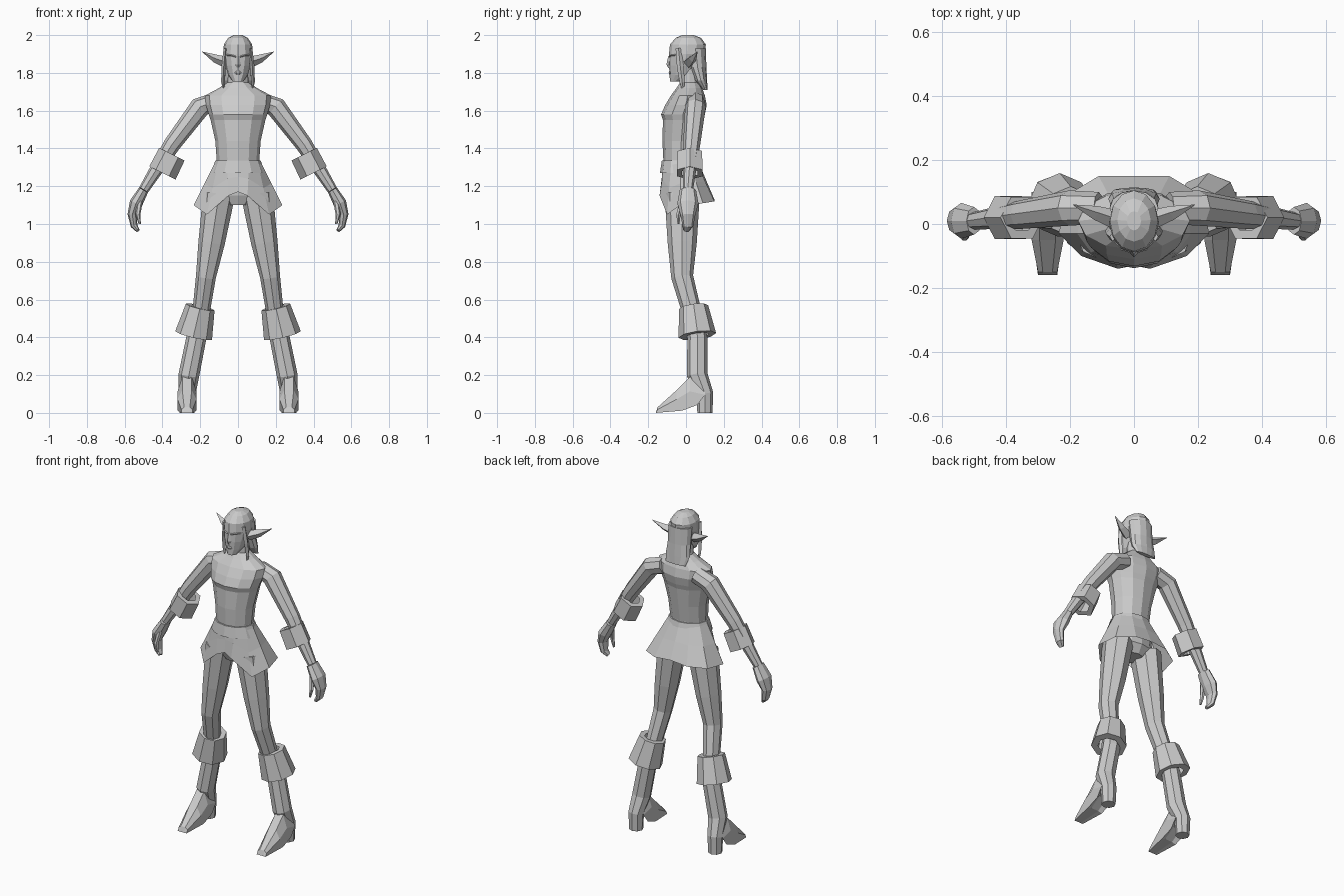
import bpy, bmesh
from math import sin, cos, pi
from mathutils import Vector

old = bpy.data.objects.get("Cube")
if old:
    bpy.data.objects.remove(old)

grey = bpy.data.materials.new("plain_grey")
grey.use_nodes = True
grey.diffuse_color = (.6, .6, .6, 1)
grey.node_tree.nodes["Principled BSDF"].inputs["Base Color"].default_value = grey.diffuse_color


def skin(name, loops, mirror=True, closed=True, caps=True):
    """Join rows of points with faces; closed rows make a tube, open rows a sheet."""
    bm = bmesh.new()
    rows = [[bm.verts.new(point) for point in loop] for loop in loops]
    count = len(rows[0])
    for low, high in zip(rows, rows[1:]):
        for i in range(count if closed else count - 1):
            j = (i + 1) % count
            bm.faces.new((low[i], low[j], high[j], high[i]))
    if caps:
        bm.faces.new(rows[0])
        bm.faces.new(rows[-1])
    bmesh.ops.recalc_face_normals(bm, faces=bm.faces)
    mesh = bpy.data.meshes.new(name)
    bm.to_mesh(mesh)
    bm.free()
    mesh.materials.append(grey)
    obj = bpy.data.objects.new(name, mesh)
    bpy.context.collection.objects.link(obj)
    if mirror:
        obj.modifiers.new("mirror", 'MIRROR')


def ring(center, axis, wide, deep, sides):
    """Polygon around an axis; 'deep' is its radius from front to back."""
    across = Vector((0, 1, 0)).cross(axis).normalized()
    depth = axis.normalized().cross(across)
    turns = [2 * pi * i / sides for i in range(sides)]
    return [center + across * wide * cos(t) + depth * deep * sin(t) for t in turns]


def section(z, wide, front, back, sides=12):
    """Level cross-section centred on the body."""
    center = Vector((0, (front + back) / 2, z))
    return ring(center, Vector((0, 0, 1)), wide, (back - front) / 2, sides)


def limb(name, joints, widths, depth=1, sides=8, mirror=True):
    """Tube through joints, each ring square to the path."""
    loops = []
    last = len(joints) - 1
    for i, (joint, wide) in enumerate(zip(joints, widths)):
        axis = joints[min(i + 1, last)] - joints[max(i - 1, 0)]
        loops.append(ring(joint, axis, wide, wide * depth, sides))
    skin(name, loops, mirror)


def cuff(name, top, bottom, top_wide, bottom_wide, sides):
    """Flared sleeve with a rim turned inwards at both ends."""
    axis = bottom - top
    rims = [(top, top_wide * .6), (top, top_wide), (bottom, bottom_wide), (bottom, bottom_wide * .6)]
    skin(name, [ring(c, axis, w, w, sides) for c, w in rims], caps=False)


def path(*points):
    return [Vector(p) for p in points]


# Trunk from pelvis to neck
skin("torso", [
    section(z=1.1, wide=.06, front=-.08, back=.04),
    section(z=1.15, wide=.13, front=-.1, back=.07),
    section(z=1.34, wide=.113, front=-.12, back=.06),
    section(z=1.44, wide=.12, front=-.125, back=.075),
    section(z=1.55, wide=.145, front=-.122, back=.09),
    section(z=1.58, wide=.155, front=-.132, back=.1),
    section(z=1.63, wide=.17, front=-.11, back=.11),
    section(z=1.68, wide=.175, front=-.08, back=.1),
    section(z=1.72, wide=.1, front=-.05, back=.085),
    section(z=1.75, wide=.056, front=-.03, back=.07),
    section(z=1.84, wide=.05, front=-.03, back=.06),
], mirror=False)

# Belt
skin("belt", [
    section(z=1.27, wide=.115, front=-.12, back=.06),
    section(z=1.27, wide=.145, front=-.138, back=.085),
    section(z=1.335, wide=.12, front=-.128, back=.068),
    section(z=1.335, wide=.105, front=-.11, back=.05),
], mirror=False, caps=False)

# Tunic skirt falling from the waist to a pointed hem, front to back
hem = path((0, -.13, 1.17), (.05, -.14, 1.15), (.165, -.1, 1.05), (.235, -.03, 1.1),
           (.21, .09, 1.11), (.11, .15, 1.12), (0, .15, 1.13))
columns = []
for i, low in enumerate(hem):
    turn = pi * i / (len(hem) - 1)
    high = Vector((.12 * sin(turn), -.03 - .095 * cos(turn), 1.33))
    columns.append([high, high.lerp(low, .5), low])
skin("skirt", columns, closed=False, caps=False)

# Arms, curled hands and wrist cuffs
wrist = Vector((.5, .01, 1.18))
limb("arm", path((.11, .05, 1.65), (.2, .05, 1.62), (.35, .03, 1.42), wrist),
     (.05, .055, .045, .027))
limb("hand", path(wrist, (.54, .01, 1.11), (.56, .01, 1.05), (.55, .01, .99), (.53, 0, .965)),
     (.027, .035, .025, .018, .01), depth=1.6)
limb("thumb", path((.52, -.02, 1.12), (.53, -.04, 1.05), (.52, -.04, 1)),
     (.016, .013, .006), sides=6)
cuff("wrist_cuff", Vector((.35, .02, 1.37)), Vector((.4, .02, 1.27)),
     top_wide=.075, bottom_wide=.078, sides=6)

# Legs, heeled boots and boot cuffs
shin = Vector((.2, .04, .5))
limb("leg", path((.1, -.02, 1.16), (.14, -.02, .9), (.17, -.02, .72), shin),
     (.085, .07, .053, .045), depth=1.1)
limb("boot_shaft", path(shin, (.22, .06, .4), (.26, .06, .2), (.27, .1, .1), (.27, .1, 0)),
     (.05, .053, .055, .045, .04))
cuff("boot_cuff", Vector((.2, .04, .56)), Vector((.235, .06, .41)),
     top_wide=.078, bottom_wide=.1, sides=8)

# Foot: one side profile, lower at its edges and narrower at the toe
sole = [(-.16, 0), (-.15, .03), (-.05, .12), (.02, .19), (.1, .16), (.06, .07), (-.02, .02)]
slices = []
for side, height in ((-1, .6), (-.5, 1), (.5, 1), (1, .6)):
    slices.append([(.27 + side * (.05 if y > -.12 else .03), y, z * height) for y, z in sole])
skin("boot_foot", slices)

# Head
skin("head", [
    section(z=1.755, wide=.028, front=-.085, back=-.025),
    section(z=1.79, wide=.052, front=-.087, back=.04),
    section(z=1.84, wide=.067, front=-.09, back=.065),
    section(z=1.9, wide=.078, front=-.09, back=.1),
    section(z=1.95, wide=.075, front=-.085, back=.105),
    section(z=1.985, wide=.052, front=-.055, back=.08),
    section(z=2, wide=.022, front=-.02, back=.04),
], mirror=False)

# Facial features and long pointed ears
limb("nose", path((0, -.086, 1.89), (0, -.09, 1.845), (0, -.085, 1.83)),
     (.007, .014, .01), sides=4, mirror=False)
limb("mouth", path((0, -.084, 1.81), (0, -.084, 1.8), (0, -.084, 1.79)),
     (.01, .018, .01), depth=.5, sides=6, mirror=False)
limb("brow", path((.01, -.085, 1.886), (.035, -.076, 1.893), (.058, -.056, 1.895)),
     (.006, .007, .004), sides=4)
limb("ear", path((.06, .015, 1.855), (.12, .035, 1.876), (.19, .06, 1.912)),
     (.03, .022, .001), sides=4)

# Hair hanging behind and beside the face
skin("back_hair", [
    section(z=1.93, wide=.076, front=-.005, back=.105),
    section(z=1.83, wide=.074, front=.015, back=.108),
    section(z=1.76, wide=.08, front=.045, back=.112),
    section(z=1.71, wide=.068, front=.09, back=.114),
], mirror=False)
limb("side_lock", path((.066, -.04, 1.93), (.076, -.03, 1.83), (.08, -.02, 1.75), (.07, -.01, 1.68)),
     (.01, .012, .009, .002), depth=1.5, sides=4)
